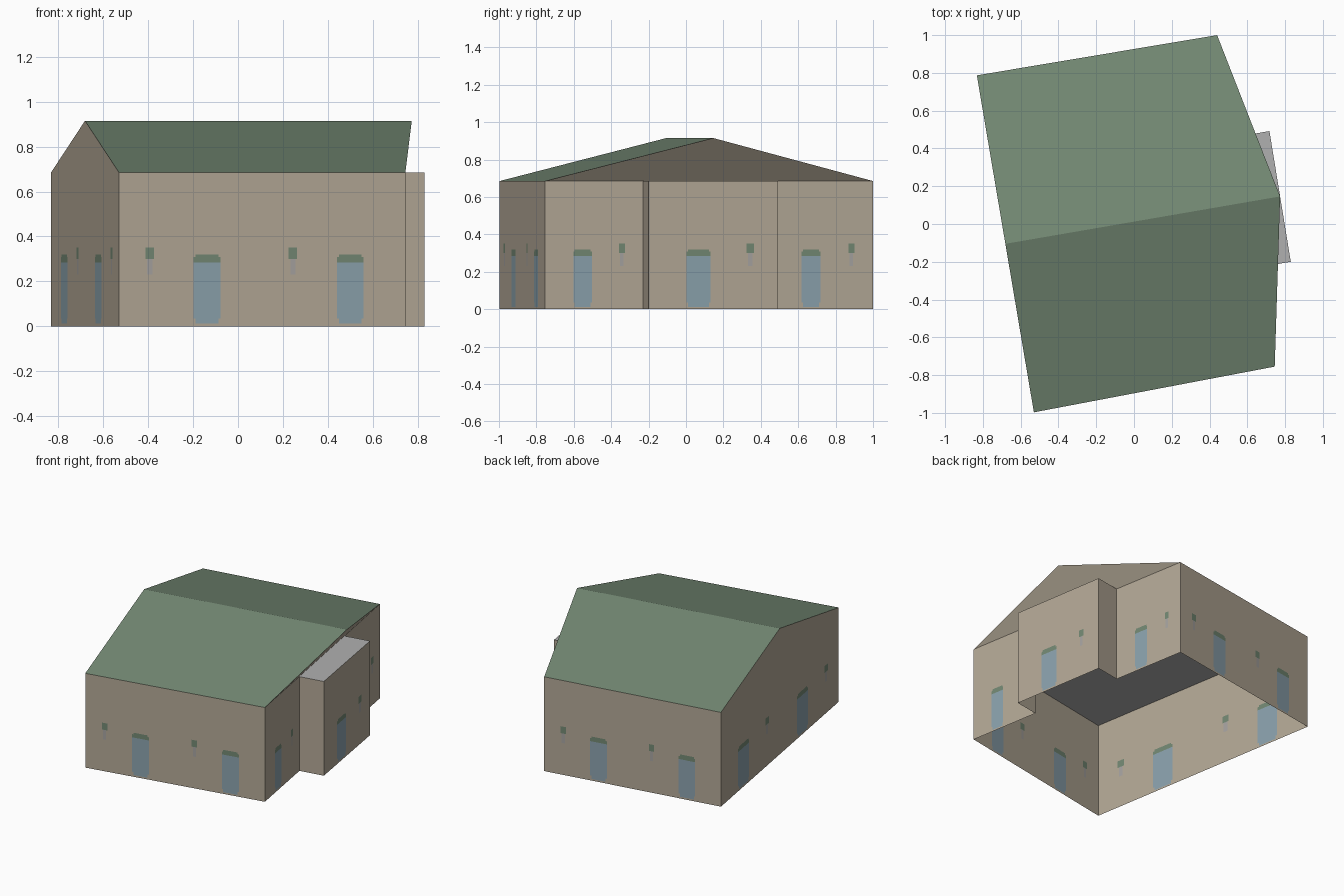
import bpy
from mathutils import Vector

if "Cube" in bpy.data.objects:
    bpy.data.objects.remove(bpy.data.objects["Cube"])

EAVE, RIDGE = 0.685, 0.915


def material(name, rgb):
    lin = [((c / 255 + 0.055) / 1.055) ** 2.4 for c in rgb]
    m = bpy.data.materials.new(name)
    m.diffuse_color = (*lin, 1)
    m.use_nodes = True
    m.node_tree.nodes["Principled BSDF"].inputs["Base Color"].default_value = m.diffuse_color
    return m


TAN = material("wall_tan", (179, 168, 150))
GREEN = material("roof_green", (115, 136, 115))
BLUE = material("window_blue", (139, 162, 173))
GREY = material("ceiling_grey", (176, 176, 176))
PALE = material("pale_stone", (166, 163, 160))


def build(name, verts, faces, mats, indices=None):
    me = bpy.data.meshes.new(name)
    me.from_pydata(verts, [], faces)
    for m in mats:
        me.materials.append(m)
    if indices:
        me.polygons.foreach_set("material_index", indices)
    ob = bpy.data.objects.new(name, me)
    bpy.context.collection.objects.link(ob)
    return ob


# footprint corners, going round the building
front_left = Vector((-0.53, -0.997))
front_right = Vector((0.745, -0.755))
step_a = Vector((0.655, -0.23))
bay_a = Vector((0.83, -0.2))
bay_b = Vector((0.717, 0.492))
step_b = Vector((0.535, 0.46))
back_right = Vector((0.44, 1.0))
back_left = Vector((-0.832, 0.787))
footprint = [front_left, front_right, step_a, bay_a, bay_b, step_b, back_right, back_left]


def paint(t, z):
    """Colour of a wall cell: t is the position in one bay, z the height."""
    dw, ds = abs(t - 0.615), abs(t - 0.215)
    if dw < 0.094 and 0.012 < z < 0.285:
        return 2 if dw < 0.08 or z > 0.035 else 0
    if (dw < 0.094 and 0.285 < z < 0.308) or (dw < 0.08 and 0.308 < z < 0.32):
        return 1
    if ds < 0.03 and 0.30 < z < 0.35:
        return 1
    if ds < 0.018 and 0.23 < z < 0.30:
        return 3
    return 0


def wall(name, start, end, bays):
    """Single-sheet wall cut into cells, with windows and vents painted per bay."""
    cuts = [0.185, 0.197, 0.233, 0.245, 0.521, 0.535, 0.695, 0.709]
    ts = [0.0] + [b + c for b in range(bays) for c in cuts] + [float(bays)]
    zs = [0, 0.012, 0.035, 0.23, 0.285, 0.30, 0.308, 0.32, 0.35, EAVE]
    verts = [(*start.lerp(end, t / bays), z) for z in zs for t in ts]
    n = len(ts)
    faces, idx = [], []
    for j in range(len(zs) - 1):
        for i in range(n - 1):
            a = j * n + i
            faces.append((a, a + 1, a + n + 1, a + n))
            tm = (ts[i] + ts[i + 1]) / 2
            idx.append(paint(tm % 1 if bays else 0, (zs[j] + zs[j + 1]) / 2))
    # the long plain strip between two bays has its centre on the bay joint
    build(name, verts, faces, [TAN, GREEN, BLUE, PALE], idx)


# walls with windows
wall("front_wall", front_left, front_right, 2)
wall("left_wall", front_left, back_left, 2)
wall("back_wall", back_right, back_left, 2)
wall("right_wall_front", step_a, front_right, 1)
wall("bay_wall", bay_b, bay_a, 1)
wall("right_wall_back", back_right, step_b, 1)

# plain short returns of the bay
for name, a, b in (("bay_return_front", step_a, bay_a), ("bay_return_back", bay_b, step_b)):
    build(name, [(*a, 0), (*b, 0), (*b, EAVE), (*a, EAVE)], [(0, 1, 2, 3)], [TAN])

# flat ceiling, also the flat top of the bay
build("ceiling", [(*p, EAVE) for p in footprint], [tuple(range(8))], [GREY])

# gabled roof; the right gable leans out to the face of the bay
eaves = [(*p, EAVE) for p in (front_left, front_right, back_right, back_left)]
ridge = [(*front_left.lerp(back_left, 0.5), RIDGE), (*bay_a.lerp(bay_b, 0.5), RIDGE)]
build("roof", eaves + ridge, [(0, 1, 5, 4), (2, 3, 4, 5)], [GREEN])
build("gables", eaves + ridge, [(3, 0, 4), (1, 2, 5)], [TAN])
